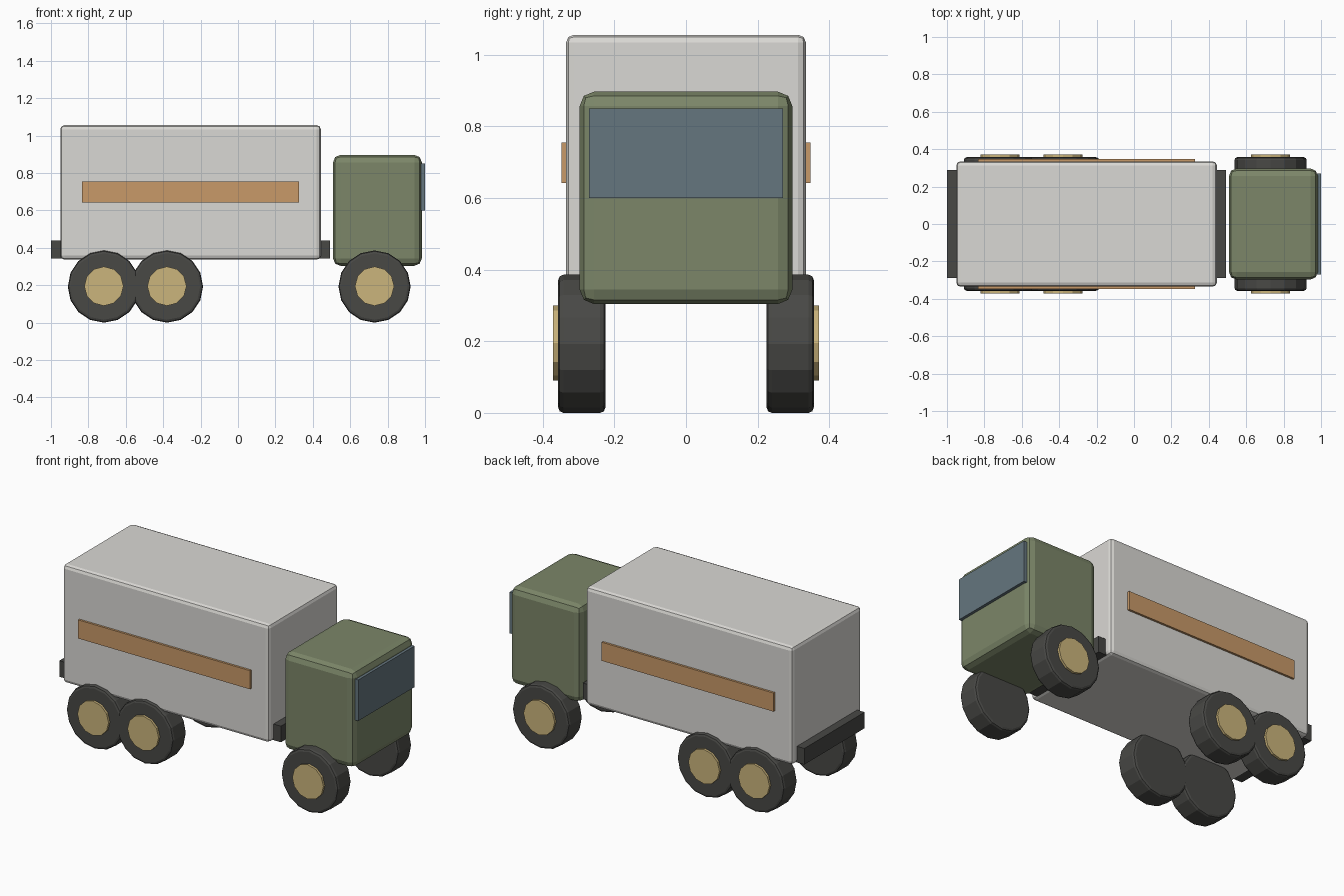
import bpy, bmesh
from math import pi
from mathutils import Matrix

if "Cube" in bpy.data.objects:
    bpy.data.objects.remove(bpy.data.objects["Cube"])


def material(name, r, g, b):
    m = bpy.data.materials.new(name)
    m.diffuse_color = (r, g, b, 1)
    m.use_nodes = True
    m.node_tree.nodes["Principled BSDF"].inputs["Base Color"].default_value = m.diffuse_color
    return m


GREEN = material("green_paint", 0.20, 0.24, 0.14)
WHITE = material("off_white", 0.70, 0.69, 0.66)
DARK = material("dark_rubber", 0.065, 0.065, 0.06)
GLASS = material("glass", 0.13, 0.18, 0.21)
ORANGE = material("orange_stripe", 0.58, 0.32, 0.14)
BRASS = material("hub_tan", 0.60, 0.46, 0.20)


def finish(name, bm, mat, bevel, segments):
    me = bpy.data.meshes.new(name)
    bm.to_mesh(me)
    bm.free()
    me.materials.append(mat)
    ob = bpy.data.objects.new(name, me)
    bpy.context.collection.objects.link(ob)
    if bevel:
        mod = ob.modifiers.new("bevel", 'BEVEL')
        mod.width, mod.segments = bevel, segments
        mod.limit_method, mod.angle_limit = 'ANGLE', 0.8
    return ob


def box(name, x, y, z, mat, bevel=0, segments=2):
    """Box from (min, max) ranges on each axis."""
    bm = bmesh.new()
    bmesh.ops.create_cube(bm, size=1)
    for v in bm.verts:
        v.co = [(a + b) / 2 + c * (b - a) for c, (a, b) in zip(v.co, (x, y, z))]
    return finish(name, bm, mat, bevel, segments)


def disc(name, x, y, z, radius, width, sides, mat, bevel=0):
    """Cylinder lying along y."""
    bm = bmesh.new()
    bmesh.ops.create_cone(bm, cap_ends=True, segments=sides, radius1=radius,
                          radius2=radius, depth=width,
                          matrix=Matrix.Rotation(pi / 2, 4, 'X'))
    ob = finish(name, bm, mat, bevel, 2)
    ob.location = (x, y, z)
    return ob


# Body
box("cargo_box", (-0.95, 0.443), (-0.335, 0.335), (0.337, 1.056), WHITE, 0.022)
box("chassis", (-1.0, 0.492), (-0.29, 0.29), (0.342, 0.44), DARK)
box("cab", (0.508, 0.983), (-0.297, 0.297), (0.304, 0.897), GREEN, 0.04)
box("windshield", (0.96, 1.0), (-0.271, 0.271), (0.60, 0.85), GLASS)

# Side stripes and wheels
for side, s in (("right", -1), ("left", 1)):
    box("stripe_" + side, (-0.833, 0.325), sorted((s * 0.32, s * 0.348)),
        (0.642, 0.755), ORANGE)
    for pos, x in (("rear", -0.717), ("middle", -0.38), ("front", 0.73)):
        disc(f"tire_{pos}_{side}", x, s * 0.291, 0.193, 0.193, 0.132, 16, DARK, 0.015)
        disc(f"hub_{pos}_{side}", x, s * 0.35, 0.195, 0.105, 0.042, 12, BRASS)
